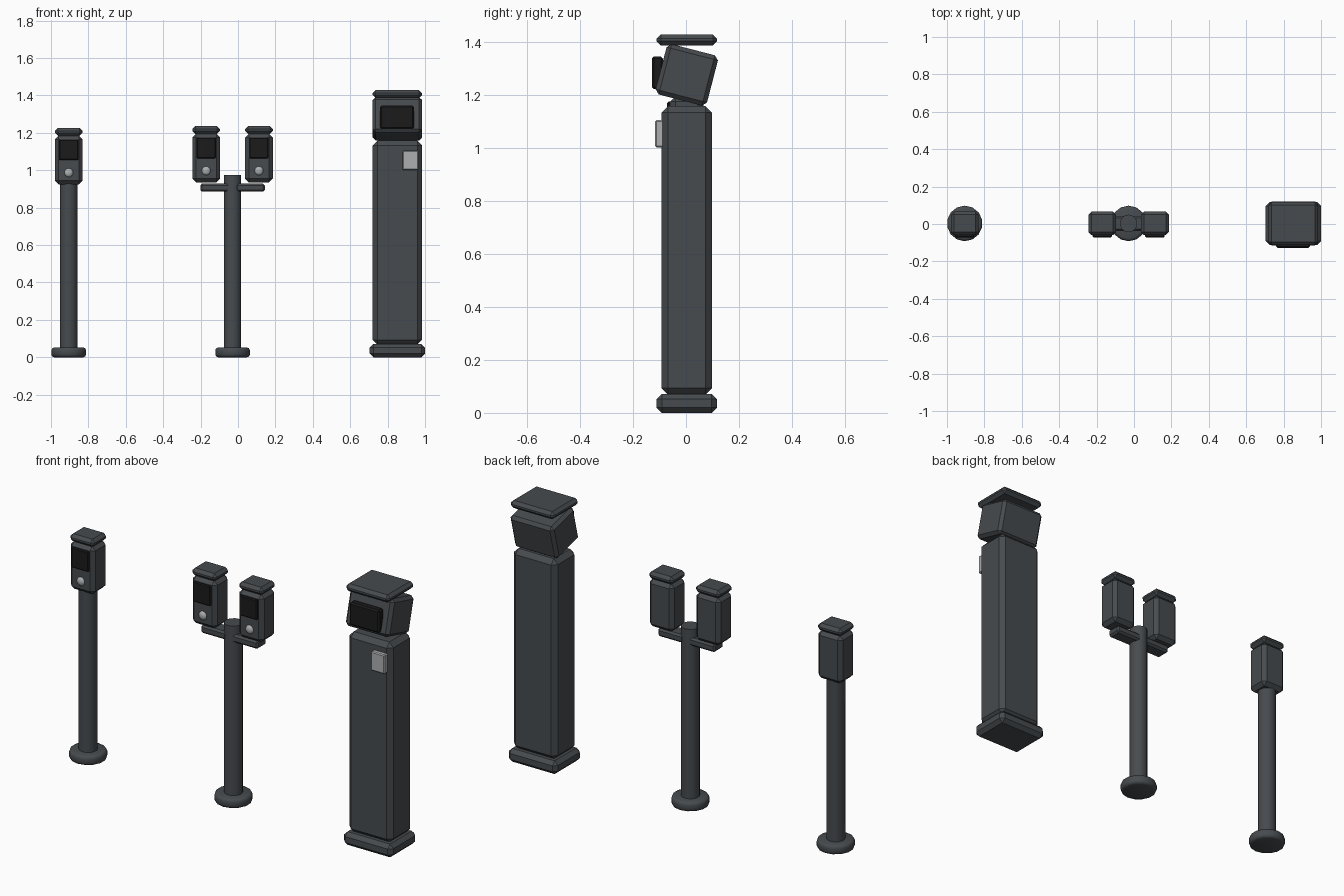
import bpy, bmesh, math

if "Cube" in bpy.data.objects:
    bpy.data.objects.remove(bpy.data.objects["Cube"])


def material(name, rgb, rough=0.6):
    m = bpy.data.materials.new(name)
    m.use_nodes = True
    colour = (*rgb, 1.0)
    m.diffuse_color = colour
    bsdf = m.node_tree.nodes["Principled BSDF"]
    bsdf.inputs["Base Color"].default_value = colour
    bsdf.inputs["Roughness"].default_value = rough
    return m


SLATE = material("dark slate metal", (0.062, 0.07, 0.077))
BLACK = material("black screen", (0.011, 0.011, 0.012))
SILVER = material("light grey metal", (0.42, 0.43, 0.44))


def finish(bm, name, mat, loc, tilt=0.0, smooth=None):
    mesh = bpy.data.meshes.new(name)
    bm.to_mesh(mesh)
    bm.free()
    mesh.materials.append(mat)
    ob = bpy.data.objects.new(name, mesh)
    bpy.context.collection.objects.link(ob)
    ob.location = loc
    ob.rotation_euler.x = tilt
    if smooth:
        bpy.ops.object.select_all(action="DESELECT")
        ob.select_set(True)
        bpy.context.view_layer.objects.active = ob
        bpy.ops.object.shade_smooth_by_angle(angle=math.radians(smooth))
    return ob


def chamfer(bm, edges, width, segments=1):
    bmesh.ops.bevel(bm, geom=edges, offset=width, offset_type="OFFSET",
                    segments=segments, profile=0.5, affect="EDGES", clamp_overlap=True)


def box(name, mat, loc, size, bevel, tilt=0.0):
    """Chamfered box centred on loc."""
    bm = bmesh.new()
    bmesh.ops.create_cube(bm, size=1)
    bmesh.ops.scale(bm, vec=size, verts=bm.verts)
    chamfer(bm, bm.edges[:], bevel)
    return finish(bm, name, mat, loc, tilt)


def cylinder(name, mat, x, radius, z0, z1, bevel=0.0):
    """Upright round part from z0 to z1, with softened rims."""
    bm = bmesh.new()
    bmesh.ops.create_cone(bm, cap_ends=True, segments=SIDES, radius1=radius,
                          radius2=radius, depth=z1 - z0)
    if bevel:
        rims = [e for e in bm.edges if abs(e.verts[0].co.z - e.verts[1].co.z) < 1e-5]
        chamfer(bm, rims, bevel, 2)
    return finish(bm, name, mat, (x, MID, (z0 + z1) / 2), smooth=50)


SIDES = 14
MID = 0.003   # depth line shared by all posts


def meter_head(prefix, x, z):
    """Parking meter head whose underside is at z."""
    box(prefix + "_housing", SLATE, (x, MID, z + 0.13), (0.148, 0.125, 0.26), 0.02)
    box(prefix + "_cap", SLATE, (x, MID, z + 0.28), (0.148, 0.125, 0.042), 0.016)
    box(prefix + "_screen", BLACK, (x, -0.058, z + 0.184), (0.104, 0.026, 0.11), 0.005)
    bm = bmesh.new()
    bmesh.ops.create_uvsphere(bm, u_segments=12, v_segments=8, radius=0.024)
    bmesh.ops.scale(bm, vec=(1, 0.6, 1), verts=bm.verts)
    finish(bm, prefix + "_knob", SILVER, (x, -0.058, z + 0.062), smooth=60)


def post(prefix, x, top):
    cylinder(prefix + "_base", SLATE, x, 0.095, 0, 0.052, 0.015)
    cylinder(prefix + "_post", SLATE, x, 0.047, 0.03, top)


# Single meter
post("single_meter", -0.905, 0.94)
meter_head("single_meter", -0.905, 0.925)

# Double meter with two side arms
TWIN = -0.029
post("double_meter", TWIN, 0.975)
for side, s in (("right", -1), ("left", 1)):
    box(f"double_meter_{side}_arm", SLATE, (TWIN + s * 0.094, MID, 0.907),
        (0.157, 0.08, 0.044), 0.01)
    meter_head(f"double_meter_{side}", TWIN + s * 0.141, 0.935)

# Pay station
KIOSK = 0.852
box("pay_station_base", SLATE, (KIOSK, MID, 0.036), (0.296, 0.228, 0.072), 0.02)
box("pay_station_body", SLATE, (KIOSK, MID, 0.613), (0.264, 0.19, 1.09), 0.025)
box("pay_station_head", SLATE, (KIOSK, MID, 1.275), (0.264, 0.2, 0.196), 0.016,
    math.radians(-14.5))
box("pay_station_roof", SLATE, (KIOSK, MID, 1.407), (0.264, 0.228, 0.042), 0.016)
box("pay_station_screen", BLACK, (KIOSK - 0.002, -0.108, 1.283), (0.18, 0.042, 0.124), 0.008)
box("pay_station_card_slot", SILVER, (0.922, -0.1, 1.053), (0.084, 0.032, 0.104), 0.005)
